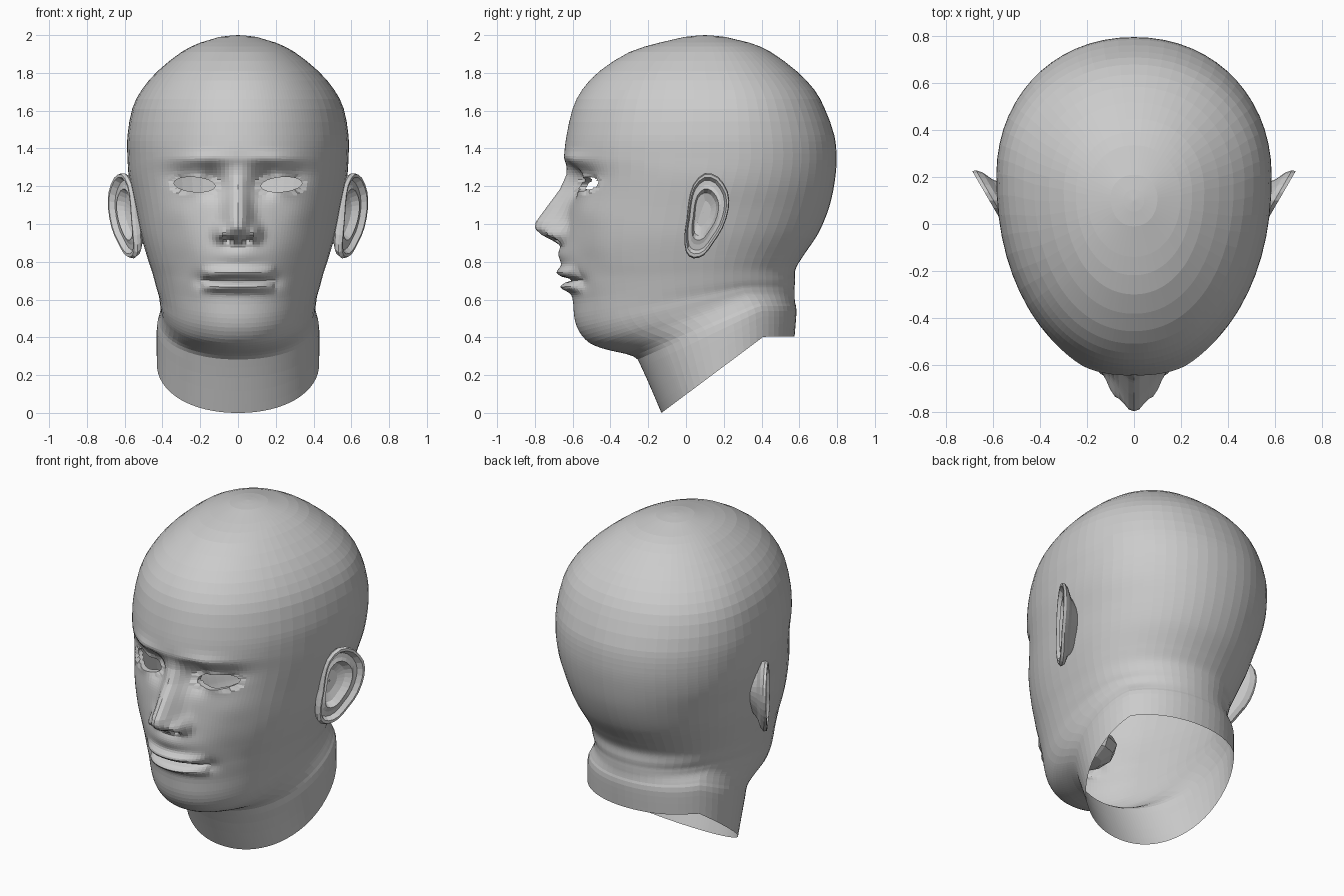
import bpy, bmesh, math
from math import sin, cos, pi, exp, sqrt

if "Cube" in bpy.data.objects:
    bpy.data.objects.remove(bpy.data.objects["Cube"])


def catmull(keys, i, t, closed=False):
    """Smooth interpolation between key rows i and i+1."""
    n = len(keys)
    pick = lambda k: keys[k % n] if closed else keys[max(0, min(n - 1, k))]
    p0, p1, p2, p3 = (pick(i + k) for k in (-1, 0, 1, 2))
    return [.5 * (2*b + (c - a)*t + (2*a - 5*b + 4*c - d)*t*t + (3*b - a - 3*c + d)*t**3)
            for a, b, c, d in zip(p0, p1, p2, p3)]


def lerp_table(tab, v):
    """Piecewise linear lookup in ascending (v, value) pairs, zero outside."""
    for (a, fa), (b, fb) in zip(tab, tab[1:]):
        if a <= v <= b:
            return fa + (fb - fa) * (v - a) / (b - a)
    return 0.0


def g(v, c, s):
    return exp(-((v - c) / s) ** 2)


def add_object(name, bm, mirror=True):
    bmesh.ops.recalc_face_normals(bm, faces=bm.faces)
    me = bpy.data.meshes.new(name)
    bm.to_mesh(me)
    bm.free()
    ob = bpy.data.objects.new(name, me)
    bpy.context.collection.objects.link(ob)
    if mirror:
        ob.modifiers.new("mirror", 'MIRROR').merge_threshold = 0.0005
    return ob


def loft(bm, rings, closed):
    rows = [[bm.verts.new(p) for p in r] for r in rings]
    n = len(rows[0])
    for a, b in zip(rows, rows[1:]):
        for j in range(n if closed else n - 1):
            k = (j + 1) % n
            bm.faces.new((a[j], a[k], b[k], b[j]))
    return rows


# Tilted section rings from crown to neck: front y, front z, back y, back z, half width, y of widest
KEYS = [
    (.10, 2.0, .10, 2.0, 0, .10), (-.01, 1.99, .21, 1.99, .10, .11),
    (-.14, 1.96, .336, 1.96, .20, .12), (-.30, 1.91, .45, 1.91, .30, .14),
    (-.457, 1.81, .585, 1.81, .425, .16), (-.55, 1.71, .68, 1.71, .51, .19),
    (-.60, 1.61, .735, 1.61, .56, .2), (-.632, 1.47, .785, 1.47, .585, .2),
    (-.643, 1.36, .797, 1.34, .585, .2), (-.625, 1.27, .785, 1.21, .575, .17),
    (-.63, 1.10, .755, 1.08, .545, .13), (-.645, .93, .70, .95, .515, .1),
    (-.645, .80, .62, .83, .48, .08), (-.625, .70, .58, .76, .455, .08),
    (-.60, .60, .578, .70, .435, .08), (-.59, .50, .575, .67, .42, .09),
    (-.565, .43, .575, .65, .415, .1), (-.51, .37, .575, .63, .41, .12),
    (-.42, .335, .575, .61, .41, .15), (-.28, .30, .578, .58, .42, .18),
    (-.235, .24, .585, .54, .43, .2), (-.13, 0, .575, .405, .43, .22)]
SUBS = [2, 1, 2, 2, 2, 2, 2, 4, 7, 13, 12, 11, 9, 9, 4, 3, 3, 3, 3, 2, 4]
NOSE = [(.885, 0), (.915, .06), (.94, .115), (.975, .158), (1.01, .158),
        (1.10, .10), (1.18, .045), (1.26, .010), (1.32, 0)]


def relief(x, z):
    """Forward displacement of the facial features."""
    s = .045 + .03 * max(0, min(1, (1.25 - z) / .25))
    f = lerp_table(NOSE, z) * exp(-abs(x / s) ** 2.4)
    f += .065 * g(x, .09, .035) * g(z, .95, .042)              # nostril wings
    f -= .05 * g(x, .05, .024) * g(z, .915, .014)              # nostrils
    f -= .075 * g(x, .135, .065) * g(z, 1.225, .075)           # inner eye sockets
    f -= .035 * g(x, .27, .09) * g(z, 1.25, .05)               # outer eye sockets
    f += .020 * g(x, .23, .085) * g(z, 1.205, .045)            # eyelids
    f += .018 * g(x, .19, .13) * g(z, 1.345, .035)             # brow ridge
    f += .015 * g(x, .33, .10) * g(z, 1.06, .09)               # cheekbones
    f -= .015 * g(x, .30, .09) * g(z, .78, .10)                # cheek hollows
    f += .028 * g(x, 0, .13) * g(z, .84, .06)                  # upper lip area
    lip = sqrt(max(0, 1 - (x / .195) ** 2))
    f += lip * (.048 * g(z, .742, .030) + .050 * g(z, .665, .024))
    f -= lip * .04 * g(z, .705, .010)                          # mouth line
    f -= .018 * g(x, .20, .04) * g(z, .70, .04)                # mouth corners
    return f


# Head: half loft with fine columns over the face
cols = [i * .036 for i in range(25)]
cols += [cols[-1] + (pi - cols[-1]) * i / 22 for i in range(1, 23)]
sections = [catmull(KEYS, i, k / n) for i, n in enumerate(SUBS) for k in range(n)] + [KEYS[-1]]
rings = []
for yf, zf, yb, zb, w, yc in sections:
    ring = []
    for a in cols:
        e = 2 / 2.1
        c = cos(a)
        x = w * max(0, sin(a)) ** e if 0 < a < pi - 1e-6 else 0
        y = yc - (yc - yf) * c ** e if c > 0 else yc + (yb - yc) * (-c) ** e
        t = (y - yf) / max(yb - yf, 1e-6)
        z = zf + (zb - zf) * min(1, 1.3 * t)
        if c > .1:
            y -= relief(x, z)
        ring.append((x, y, z))
    rings.append(ring)
bm = bmesh.new()
loft(bm, rings, False)
bmesh.ops.remove_doubles(bm, verts=bm.verts, dist=.0004)

# Almond eye openings with a turned-in lid
EX, EZ, EW, EH = .230, 1.209, .109, .039


def eye_r(co):
    u = (co.x - EX) / EW
    return sqrt(u * u + ((co.z - EZ - .008 * u) / EH) ** 2)


bmesh.ops.delete(bm, geom=[v for v in bm.verts if v.co.y < -.2 and eye_r(v.co) < 1], context='VERTS')
rim = [e for e in bm.edges if e.is_boundary and
       all(v.co.y < -.2 and .05 < v.co.x < .42 and 1.1 < v.co.z < 1.32 for v in e.verts)]
for v in {v for e in rim for v in e.verts}:
    r = eye_r(v.co)
    v.co.x = EX + (v.co.x - EX) / r
    v.co.z = EZ + (v.co.z - EZ) / r
ext = bmesh.ops.extrude_edge_only(bm, edges=rim)
for v in ext['geom']:
    if isinstance(v, bmesh.types.BMVert):
        v.co.y += .035
add_object("head", bm)

# Ears: one outline lofted through helix, inner folds and bowl
OUTLINE = [(.015, 1.12), (.04, 1.21), (.10, 1.268), (.17, 1.25), (.222, 1.17), (.226, 1.08),
           (.195, .98), (.145, .90), (.095, .835), (.04, .818), (0, .85), (-.008, .94), (.005, 1.03)]
FOLDS = [(.45, -.13), (.72, -.06), (.93, -.035), (1.0, -.012), (.97, .006), (.90, .006),
         (.82, -.020), (.70, -.018), (.60, -.010), (.50, -.045), (.30, -.060), (.02, -.060)]
outline = [catmull(OUTLINE, i, k / 2, True) for i in range(len(OUTLINE)) for k in (0, 1)]
CY, CZ = .09, 1.06
ear_rings = []
for s, off in FOLDS:
    ring = []
    for y, z in outline:
        yy, zz = CY + (y - CY) * s, CZ + (z - CZ) * s
        ring.append((.553 + .58 * yy + off - .10 * max(0, .95 - zz), yy, zz))
    ear_rings.append(ring)
bm = bmesh.new()
loft(bm, ear_rings, True)
add_object("ears", bm)

# Mouth cavity seen through the open neck
bm = bmesh.new()
bmesh.ops.create_uvsphere(bm, u_segments=10, v_segments=6, radius=1)
for v in bm.verts:
    v.co = (v.co.x * .16, -.41 + v.co.y * .19, .69 + v.co.z * .10)
add_object("mouth_cavity", bm, False)
